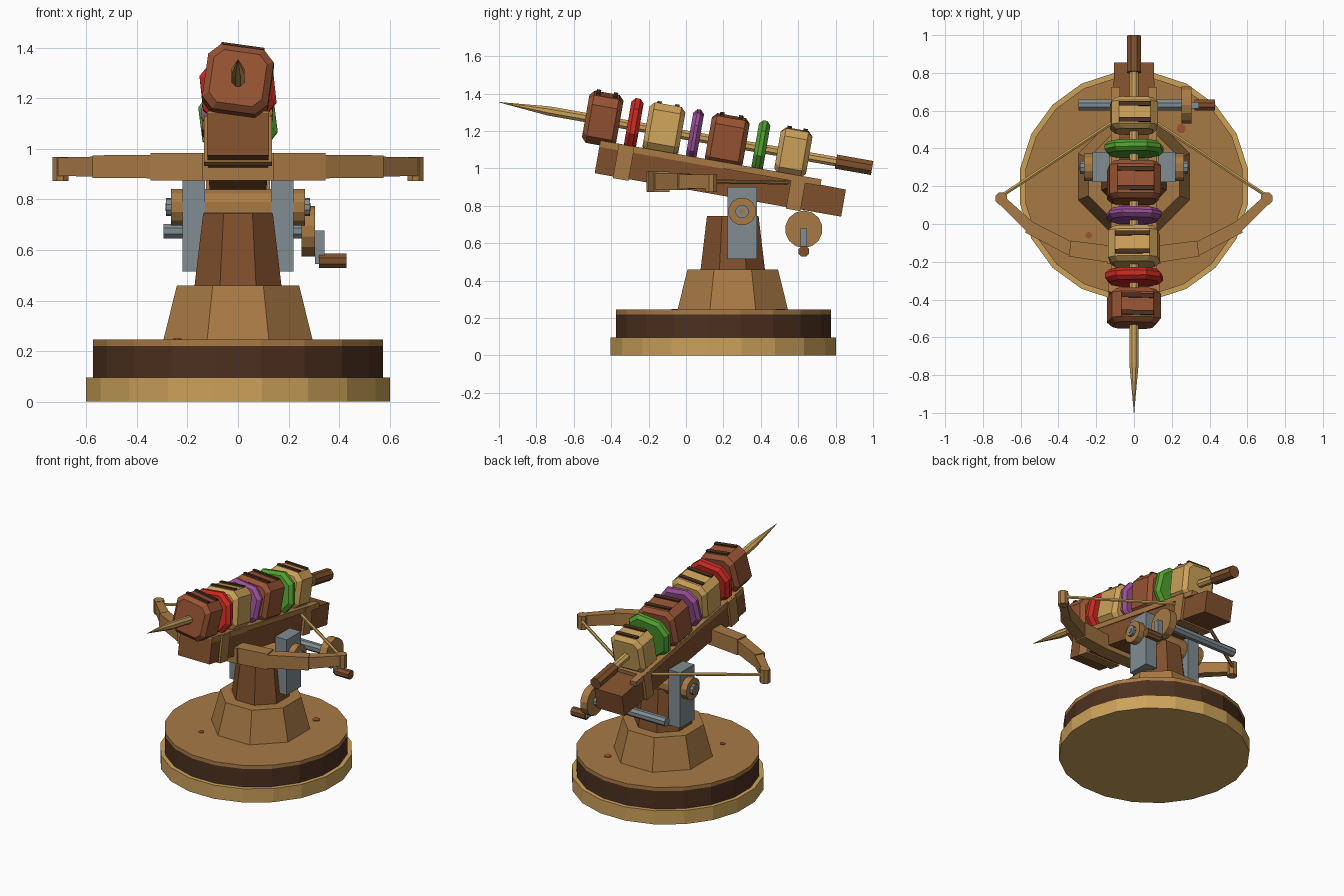
import bpy, bmesh, math
from mathutils import Matrix, Vector

if "Cube" in bpy.data.objects:
    bpy.data.objects.remove(bpy.data.objects["Cube"])

def lin(h):
    c = [int(h[i:i + 2], 16) / 255 for i in (0, 2, 4)]
    return [(v / 12.92 if v < 0.04045 else ((v + 0.055) / 1.055) ** 2.4) for v in c] + [1]

MATS = {}
for n, h in {"pale_wood": "CCA25A", "mid_wood": "A87A45", "dark_wood": "4C301F",
             "red_wood": "80502C", "meat": "985434", "red": "C82A22", "green": "52A030",
             "purple": "9A4F96", "steel": "808C92"}.items():
    MATS[n] = bpy.data.materials.new(n)
    MATS[n].diffuse_color = lin(h)

TILT = Matrix.Rotation(math.radians(-10), 4, 'X')   # frame of the stock and skewer
FLAT = Matrix.Identity(4)

def loft(name, rings, mat, mtx=FLAT):
    """Skin a list of point rings and cap both ends."""
    bm = bmesh.new()
    vs = [[bm.verts.new(mtx @ Vector(p)) for p in r] for r in rings]
    n = len(vs[0])
    for a, b in zip(vs, vs[1:]):
        for i in range(n):
            j = (i + 1) % n
            bm.faces.new((a[i], a[j], b[j], b[i]))
    bm.faces.new(vs[0][::-1])
    bm.faces.new(vs[-1])
    bmesh.ops.recalc_face_normals(bm, faces=bm.faces)
    me = bpy.data.meshes.new(name)
    bm.to_mesh(me)
    bm.free()
    me.materials.append(MATS[mat])
    ob = bpy.data.objects.new(name, me)
    bpy.context.collection.objects.link(ob)
    return ob

def turned(name, axis, centre, stations, n, mat, mtx=FLAT):
    """Round part along an axis; stations are (position, radius), flats face the axes."""
    rings = []
    for p, r in stations:
        ring = []
        for i in range(n):
            a = 2 * math.pi * (i + 0.5) / n
            u, v = r * math.cos(a), r * math.sin(a)
            if axis == 'X':
                ring.append((p, centre[0] + u, centre[1] + v))
            elif axis == 'Y':
                ring.append((centre[0] + u, p, centre[1] + v))
            else:
                ring.append((centre[0] + u, centre[1] + v, p))
        rings.append(ring)
    return loft(name, rings, mat, mtx)

def box(name, x, y, z, mat, mtx=FLAT):
    rings = [[(x[0], y[0], k), (x[1], y[0], k), (x[1], y[1], k), (x[0], y[1], k)] for k in z]
    return loft(name, rings, mat, mtx)

def rod(name, a, b, r, n, mat):
    a, b = Vector(a), Vector(b)
    q = (b - a).to_track_quat('Z', 'Y').to_matrix().to_4x4()
    return turned(name, 'Z', (0, 0), [(0, r), ((b - a).length, r)], n, mat,
                  Matrix.Translation(a) @ q)

# round base
turned("base_ring", 'Z', (0, .2), [(0, .61), (.095, .61)], 20, "pale_wood")
turned("base_drum", 'Z', (0, .2), [(.095, .582), (.22, .582)], 20, "dark_wood")
turned("base_top", 'Z', (0, .2), [(.22, .582), (.245, .582)], 20, "mid_wood")
for i, (x, y, r) in enumerate([(.25, .505, .025), (-.24, -.06, .018)]):
    turned(f"base_spot_{i}", 'Z', (x, y), [(.244, r), (.249, r)], 8, "meat")

# pedestal
K = 1 / math.cos(math.pi / 8)
turned("pedestal_foot", 'Z', (0, .25), [(.245, .295 * K), (.46, .242 * K)], 8, "mid_wood")
turned("pedestal_column", 'Z', (0, .25), [(.46, .172 * K), (.745, .138 * K)], 8, "red_wood")

# pivot with steel cheeks
turned("pivot_axle", 'X', (.3, .77), [(-.265, .075), (.265, .075)], 12, "mid_wood")
turned("pivot_pin", 'X', (.3, .77), [(-.285, .036), (.285, .036)], 10, "steel")
for s in (-1, 1):
    box(f"cheek_plate_{s}", sorted((s * .13, s * .22)), (.222, .38), (.515, .9), "steel")
    turned(f"pivot_cap_{s}", 'X', (.3, .77), sorted([(s * .28, .017), (s * .288, .017)]),
           8, "mid_wood")

# winch and crank
turned("winch_axle", 'X', (.63, .675), [(-.295, .031), (.26, .031)], 8, "steel")
turned("winch_wheel", 'X', (.63, .675), [(.252, .1), (.305, .1)], 14, "mid_wood")
box("crank_arm", (.305, .343), (.612, .647), (.545, .678), "steel")
turned("crank_handle", 'X', (.63, .557), [(.32, .031), (.43, .031)], 8, "red_wood")

# tapered stock
loft("stock", [[(-w, s, .875), (w, s, .875), (w, s, top), (-w, s, top)]
               for s, w, top in ((-.65, .122, 1.045), (.688, .106, 1.022))], "red_wood", TILT)
for i, (s0, s1, w) in enumerate([(-.55, -.465, .135), (.39, .468, .126)]):
    box(f"stock_band_{i}", (-w, w), (s0, s1), (.866, 1.052), "mid_wood", TILT)
for s in (-1, 1):
    box(f"stock_rail_{s}", sorted((s * .075, s * .122)), (-.65, .55), (1.018, 1.053),
        "mid_wood", TILT)

# bow limbs and string
def limb(name, pts):
    """Limb section through (x, y, half thickness, half height) with square ends."""
    (x0, y0, t0, h0), (x1, y1, t1, h1) = pts
    d = Vector((x1 - x0, y1 - y0)).normalized()
    rings = []
    for x, y, t, h in pts:
        px, py = -d.y * t, d.x * t
        rings.append([(x + px, y + py, .93 - h), (x - px, y - py, .93 - h),
                      (x - px, y - py, .93 + h), (x + px, y + py, .93 + h)])
    return loft(name, rings, "mid_wood")

box("bow_centre", (-.14, .14), (-.212, -.115), (.876, .985), "mid_wood")
for s in (-1, 1):
    limb(f"bow_inner_{s}", [(s * .1, -.163, .045, .055), (s * .34, -.13, .042, .055)])
    limb(f"bow_middle_{s}", [(s * .315, -.142, .036, .046), (s * .56, -.015, .034, .045)])
    limb(f"bow_outer_{s}", [(s * .535, -.03, .03, .04), (s * .705, .13, .024, .036)])
    turned(f"bow_tip_{s}", 'Z', (s * .703, .135), [(.874, .034), (.968, .034)], 8, "mid_wood")
    rod(f"bow_string_{s}", (s * .70, .15, .93), (s * .08, .56, .925), .011, 6, "pale_wood")

# skewer rod, point and handle
turned("skewer", 'Y', (0, 1.16), [(-1.221, .001), (-.95, .027), (.65, .027)], 8,
       "pale_wood", TILT)
turned("skewer_handle", 'Y', (0, 1.16), [(.61, .041), (.806, .041)], 8, "red_wood", TILT)

# skewered pieces: name, centre, length, half width, half height, corner cut, roll, colour
PIECES = [
    ("front_chunk", -.658, .185, .131, .131, .045, 8, "meat"),
    ("red_slice", -.49, .066, .146, .133, .065, -6, "red"),
    ("second_chunk", -.326, .195, .132, .130, .04, -4, "pale_wood"),
    ("purple_slice", -.158, .058, .140, .131, .06, 7, "purple"),
    ("third_chunk", .018, .205, .137, .131, .04, 4, "meat"),
    ("green_slice", .2, .062, .150, .133, .065, -7, "green"),
    ("rear_chunk", .377, .172, .123, .124, .04, 2, "pale_wood"),
]
for name, s, ln, w, h, c, roll, mat in PIECES:
    m = TILT @ Matrix.Translation((0, s, 1.168)) @ Matrix.Rotation(math.radians(roll), 4, 'Y')
    chunk = "chunk" in name
    b = .025 if chunk else .02
    rings = []
    for p, k in ((-ln / 2, b), (-ln / 2 + b, 0), (ln / 2 - b, 0), (ln / 2, b)):
        W, H, C = w - k, h - k, c - k * .4
        q = [(W - C, H), (W, H - C), (W, C - H), (W - C, -H)]
        q += [(-x, -z) for x, z in q]
        rings.append([(x, p, z) for x, z in q])
    loft(name, rings, mat, m)
    if chunk:   # grill marks across the top
        for i in (-1, 1):
            y = i * ln * .25
            box(f"{name}_grill_mark_{i}", (c - w, w - c), (y - .012, y + .012),
                (h - .01, h + .01), "dark_wood", m)

for m in bpy.data.materials:
    if m.users and not m.is_grease_pencil:
        m.use_nodes = True
        m.node_tree.nodes["Principled BSDF"].inputs["Base Color"].default_value = m.diffuse_color
